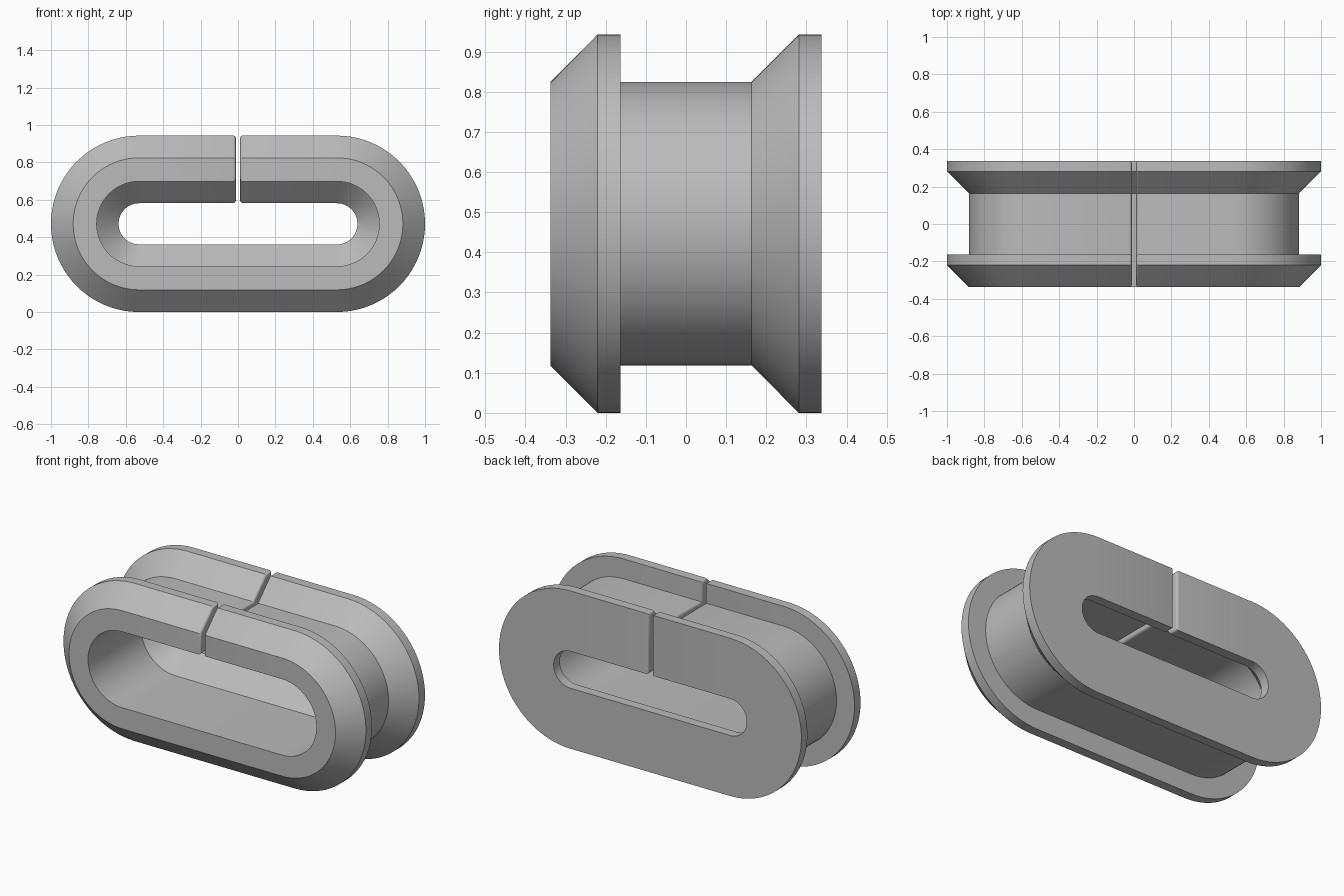
import bpy, bmesh
from math import sin, cos, pi, radians

if "Cube" in bpy.data.objects:
    bpy.data.objects.remove(bpy.data.objects["Cube"], do_unlink=True)

R_FLANGE, R_CORE, R_BORE, R_LIP = 0.4715, 0.353, 0.227, 0.11
STRAIGHT = 1 - R_FLANGE      # half length of the straight sides
GAP = 0.0115                 # half width of the slit
FILLET = 0.014
STEPS = 40                   # segments per rounded end

# Wall cross-section: (radius, depth)
profile = [
    (R_BORE, -0.338), (R_CORE, -0.338), (R_FLANGE, -0.22), (R_FLANGE, -0.163),
    (R_CORE, -0.163), (R_CORE, 0.163), (R_FLANGE, 0.281), (R_FLANGE, 0.338),
    (R_LIP, 0.338), (R_LIP, 0.28), (R_BORE, 0.163),
]

# Open path round the oval, from one side of the slit to the other
path = [(GAP, 0)]
path += [(STRAIGHT, pi * i / STEPS) for i in range(STEPS + 1)]
path += [(-STRAIGHT, pi + pi * i / STEPS) for i in range(STEPS + 1)]
path += [(-GAP, 2 * pi)]

# Sweep the section and cap both ends
bm = bmesh.new()
rings = [[bm.verts.new((x + r * sin(a), y, R_FLANGE + r * cos(a))) for r, y in profile]
         for x, a in path]
for a, b in zip(rings, rings[1:]):
    for i in range(len(profile)):
        j = (i + 1) % len(profile)
        bm.faces.new((a[i], a[j], b[j], b[i]))
caps = [bm.faces.new(rings[0]), bm.faces.new(rings[-1])]
bmesh.ops.recalc_face_normals(bm, faces=bm.faces)

# Round the edges of the slit
bmesh.ops.bevel(bm, geom=[e for f in caps for e in f.edges], offset=FILLET,
                offset_type='OFFSET', segments=4, profile=0.5, affect='EDGES')

mesh = bpy.data.meshes.new("split_oval_grommet")
bm.to_mesh(mesh)
bm.free()
grommet = bpy.data.objects.new("split_oval_grommet", mesh)
bpy.context.collection.objects.link(grommet)

# Plain grey rubber
grey = (0.5, 0.5, 0.5, 1)
mat = bpy.data.materials.new("grey_rubber")
mat.use_nodes = True
mat.diffuse_color = grey
mat.node_tree.nodes["Principled BSDF"].inputs["Base Color"].default_value = grey
mesh.materials.append(mat)

bpy.ops.object.select_all(action='DESELECT')
grommet.select_set(True)
bpy.context.view_layer.objects.active = grommet
bpy.ops.object.shade_smooth_by_angle(angle=radians(30))
